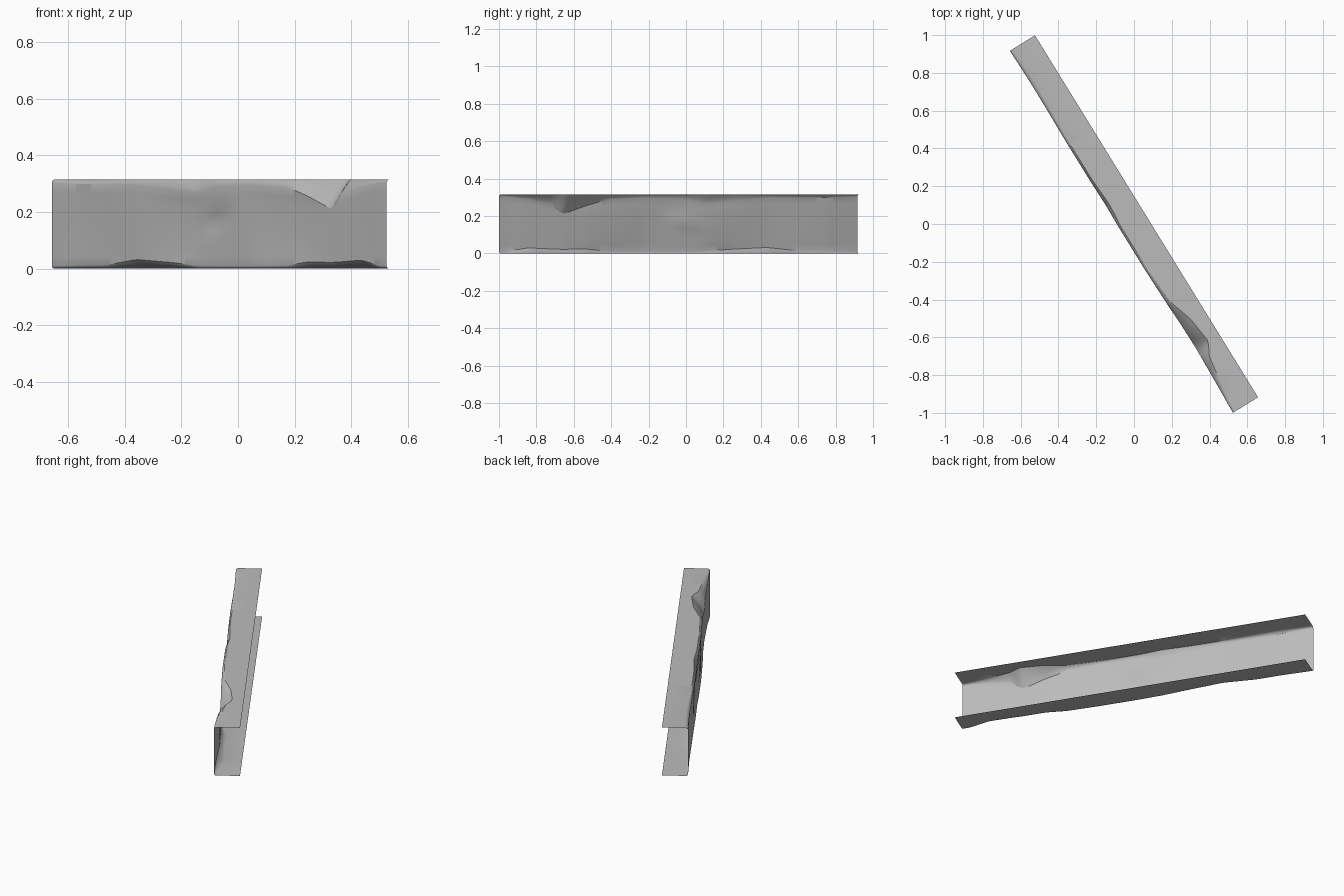
import bpy, bmesh, math
from mathutils import Vector

if "Cube" in bpy.data.objects:
    bpy.data.objects.remove(bpy.data.objects["Cube"])

LENGTH, WIDTH, HEIGHT = 2.251, 0.156, 0.315
ALONG = Vector((0.5247, -0.8513, 0))     # direction of the beam
INWARD = Vector((0.8513, 0.5247, 0))     # from web towards flange tips
START = Vector((-0.657, 0.917, 0))
STEPS = 90

# distance along, web inset, top corner inset and drop, bottom corner inset and rise
STATIONS = [
    (0.00, 0.000, 0.015, 0.012, 0.013, 0.010),
    (0.20, 0.004, 0.026, 0.016, 0.020, 0.012),
    (0.36, 0.003, 0.022, 0.018, 0.020, 0.013),
    (0.57, 0.000, 0.012, 0.020, 0.045, 0.032),
    (0.80, 0.000, 0.012, 0.035, 0.030, 0.022),
    (0.97, 0.003, 0.022, 0.047, 0.015, 0.012),
    (1.10, 0.000, 0.012, 0.025, 0.013, 0.010),
    (1.35, 0.000, 0.012, 0.020, 0.013, 0.010),
    (1.58, 0.005, 0.026, 0.028, 0.018, 0.012),
    (1.71, 0.010, 0.069, 0.060, 0.040, 0.024),
    (1.86, 0.012, 0.088, 0.105, 0.040, 0.022),
    (1.93, 0.010, 0.050, 0.055, 0.045, 0.024),
    (2.07, 0.006, 0.030, 0.025, 0.048, 0.030),
    (2.20, 0.001, 0.016, 0.013, 0.015, 0.011),
    (2.26, 0.000, 0.014, 0.012, 0.013, 0.010),
]


def station(u):
    for a, b in zip(STATIONS, STATIONS[1:]):
        if u <= b[0]:
            t = (u - a[0]) / (b[0] - a[0])
            return [p + (q - p) * t for p, q in zip(a[1:], b[1:])]


def corner(inset, height, web):
    """Corner from flange to web: round when small, flattened when crushed."""
    roundness = min(1, 0.015 / max(inset, height))
    pts = []
    for i in range(5):
        t = i / 4
        a = t * math.pi / 2
        v = (1 - t) * (1 - roundness) + (1 - math.sin(a)) * roundness
        z = t * (1 - roundness) + (1 - math.cos(a)) * roundness
        pts.append((web + (inset - web) * v, height * z))
    return pts


def dent(u, z):
    """Shallow waves and a small crease pressed into the web."""
    fade = math.sin(math.pi * z / HEIGHT) * math.sin(math.pi * u / LENGTH)
    wave = 0.004 * (1 + math.sin(u * 9)) * fade
    crease = 0.012 * math.exp(-((u - 1.1 - (z - 0.17)) / 0.08) ** 2
                              - ((z - 0.17) / 0.04) ** 2)
    return wave + crease


def section(u):
    web, top_in, top_drop, low_in, low_rise = station(u)
    low = corner(low_in, low_rise, web)
    top = [(v, HEIGHT - z) for v, z in reversed(corner(top_in, top_drop, web))]
    z0, z1 = low[-1][1], top[0][1]
    wall = [(web + dent(u, z0 + (z1 - z0) * i / 9), z0 + (z1 - z0) * i / 9)
            for i in range(1, 9)]
    return [(WIDTH, 0)] + low + wall + top + [(WIDTH, HEIGHT)]


# Dented sheet metal channel
bm = bmesh.new()
rows = []
for s in range(STEPS + 1):
    u = LENGTH * s / STEPS
    rows.append([bm.verts.new(START + ALONG * u + INWARD * v + Vector((0, 0, z)))
                 for v, z in section(u)])
for a, b in zip(rows, rows[1:]):
    for i in range(len(a) - 1):
        bm.faces.new((a[i], a[i + 1], b[i + 1], b[i]))
# top flange faces up, web faces out
bm.normal_update()
bm.faces.ensure_lookup_table()
if bm.faces[len(rows[0]) - 2].normal.z < 0:
    bmesh.ops.reverse_faces(bm, faces=bm.faces[:])
mesh = bpy.data.meshes.new("channel_beam")
bm.to_mesh(mesh)
bm.free()

beam = bpy.data.objects.new("channel_beam", mesh)
bpy.context.collection.objects.link(beam)
steel = bpy.data.materials.new("steel grey")
steel.diffuse_color = (0.5, 0.5, 0.5, 1)
steel.use_nodes = True
steel.node_tree.nodes["Principled BSDF"].inputs["Base Color"].default_value = steel.diffuse_color
mesh.materials.append(steel)
bpy.context.view_layer.objects.active = beam
beam.select_set(True)
bpy.ops.object.shade_smooth_by_angle(angle=math.radians(30))
